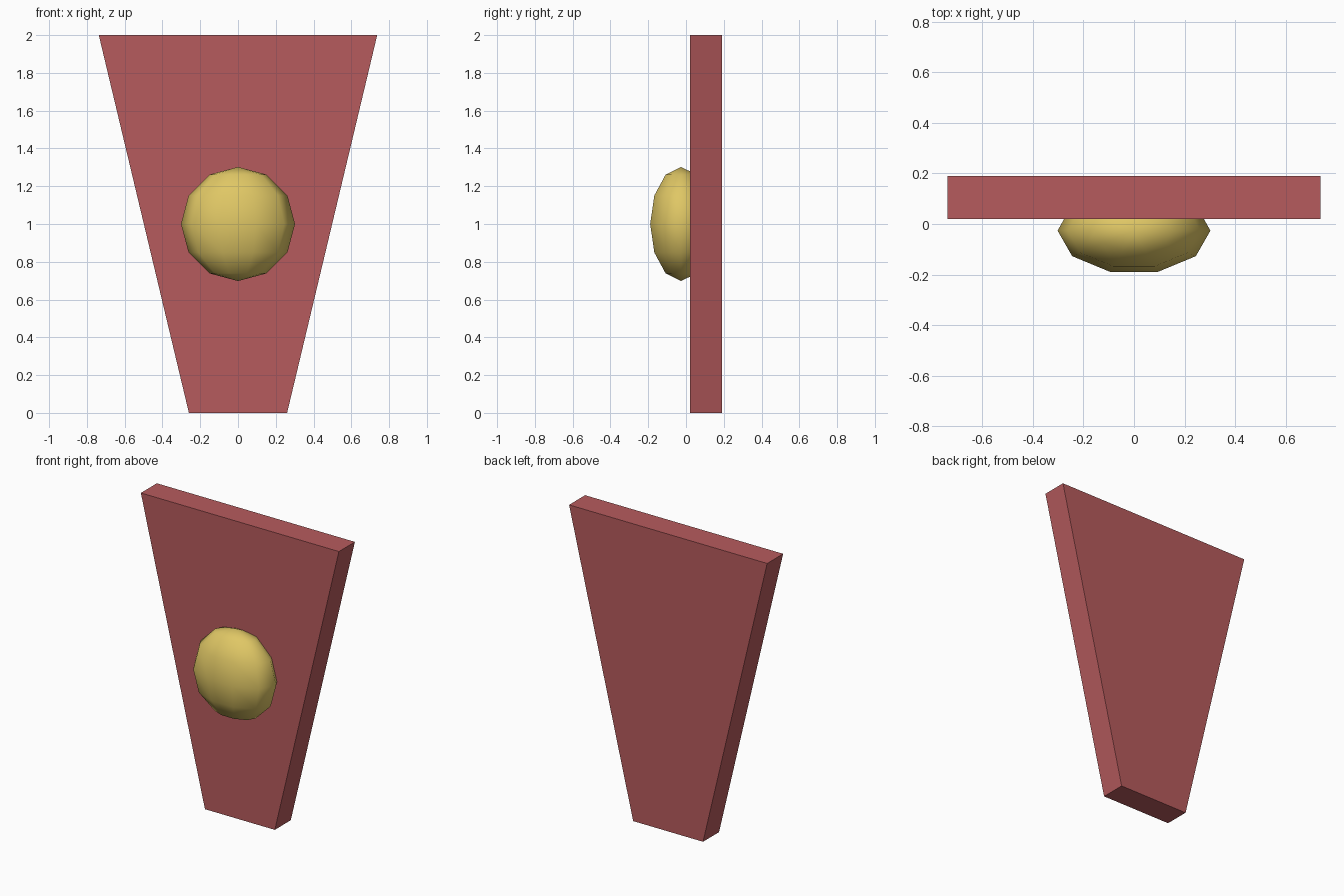
import bpy
import bmesh
from math import radians
from mathutils import Matrix

cube = bpy.data.objects.get("Cube")
if cube:
    bpy.data.objects.remove(cube, do_unlink=True)


def material(name, colour):
    mat = bpy.data.materials.new(name)
    mat.use_nodes = True
    mat.diffuse_color = colour
    mat.node_tree.nodes["Principled BSDF"].inputs["Base Color"].default_value = colour
    return mat


def add_object(name, bm, mat, smooth=False):
    bmesh.ops.recalc_face_normals(bm, faces=bm.faces)
    for face in bm.faces:
        face.smooth = smooth
    mesh = bpy.data.meshes.new(name)
    bm.to_mesh(mesh)
    bm.free()
    mesh.materials.append(mat)
    obj = bpy.data.objects.new(name, mesh)
    bpy.context.collection.objects.link(obj)
    return obj


red = material("muted red", (0.47, 0.105, 0.11, 1))
yellow = material("soft yellow", (0.74, 0.57, 0.13, 1))

# Tapered panel: a trapezoid profile pushed back to its thickness
FRONT, BACK = 0.02, 0.19
bm = bmesh.new()
profile = [(-0.26, 0), (0.26, 0), (0.737, 2), (-0.737, 2)]
face = bm.faces.new([bm.verts.new((x, FRONT, z)) for x, z in profile])
back = bmesh.ops.extrude_face_region(bm, geom=[face], use_keep_orig=True)
bmesh.ops.translate(bm, vec=(0, BACK - FRONT, 0),
                    verts=[v for v in back["geom"] if isinstance(v, bmesh.types.BMVert)])
add_object("tapered_panel", bm, red)

# Flattened round boss, half sunk into the panel front
bm = bmesh.new()
bmesh.ops.create_uvsphere(bm, u_segments=10, v_segments=6, radius=1)
# Turn the facets so that a vertex lies on the x axis
if max(v.co.x for v in bm.verts) < 0.99:
    bmesh.ops.rotate(bm, cent=(0, 0, 0), verts=bm.verts,
                     matrix=Matrix.Rotation(radians(18), 3, "Z"))
bmesh.ops.scale(bm, vec=(0.302, 0.172, 0.302), verts=bm.verts)
bmesh.ops.translate(bm, vec=(0, -0.026, 1), verts=bm.verts)
add_object("round_boss", bm, yellow, smooth=True)
